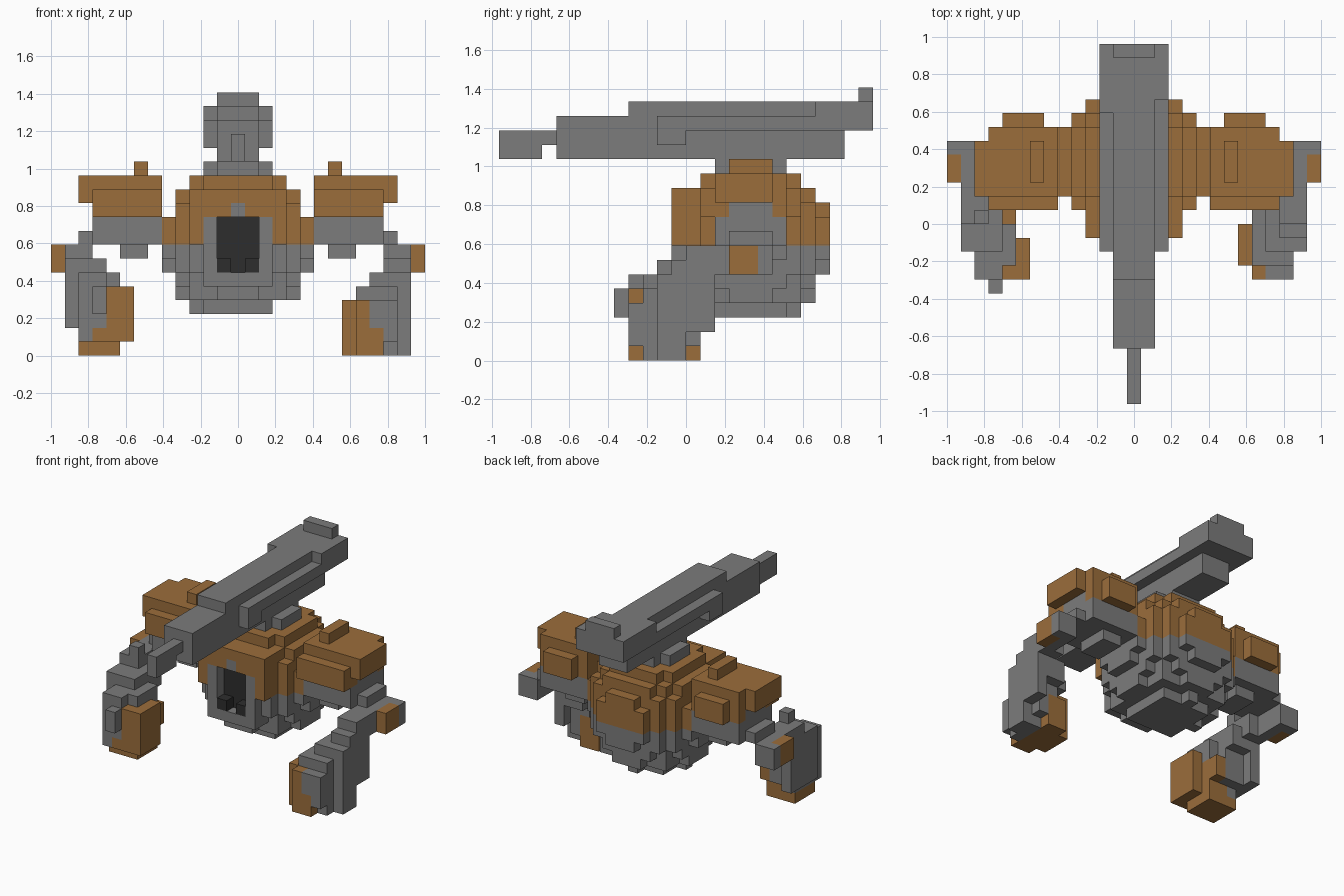
import bpy, bmesh

if "Cube" in bpy.data.objects:
    bpy.data.objects.remove(bpy.data.objects["Cube"])

V = 2 / 27  # size of one cube cell
GREY, ORANGE, DARK = 0, 1, 2

mats = []
for name, col in (("steel grey", (0.20, 0.20, 0.20)),
                  ("copper orange", (0.33, 0.155, 0.044)),
                  ("dark lens", (0.027, 0.027, 0.027))):
    m = bpy.data.materials.new(name)
    m.diffuse_color = (*col, 1)
    m.use_nodes = True
    m.node_tree.nodes["Principled BSDF"].inputs["Base Color"].default_value = m.diffuse_color
    mats.append(m)


def fill(cells, x0, x1, y0, y1, z0, z1, col=GREY, side=1):
    """Fill a box of cells; x cell 0 is on the centre line, side=-1 mirrors x."""
    for x in range(x0, x1):
        for y in range(y0, y1):
            for z in range(z0, z1):
                cells[(side * x, y, z)] = col


def build(name, cells):
    """Make one mesh from the outer faces of the filled cells."""
    bm = bmesh.new()
    verts = {}

    def vert(p):
        if p not in verts:
            verts[p] = bm.verts.new(((p[0] - 0.5) * V, p[1] * V, p[2] * V))
        return verts[p]

    for c, col in cells.items():
        for axis in range(3):
            for s in (0, 1):
                n = list(c)
                n[axis] += 1 if s else -1
                if tuple(n) in cells:
                    continue
                u, w = (axis + 1) % 3, (axis + 2) % 3
                quad = []
                for du, dw in ((0, 0), (1, 0), (1, 1), (0, 1)):
                    p = list(c)
                    p[axis] += s
                    p[u] += du
                    p[w] += dw
                    quad.append(vert(tuple(p)))
                f = bm.faces.new(quad if s else quad[::-1])
                f.material_index = col
    me = bpy.data.meshes.new(name)
    bm.to_mesh(me)
    bm.free()
    for m in mats:
        me.materials.append(m)
    ob = bpy.data.objects.new(name, me)
    bpy.context.collection.objects.link(ob)


# Round body: stacked discs, grey below and orange above, grey cap
body = {}
for dz in range(-5, 6):
    r2 = {-5: 9.5, -4: 18}.get(dz, 30.25 - dz * dz)
    for x in range(-5, 6):
        for dy in range(-5, 6):
            if x * x + dy * dy > r2 or (dz == 2 and abs(x) == 5):
                continue
            if dz == -5 and (x == 3 or dy == -3):
                continue
            body[(x, dy + 4, dz + 8)] = ORANGE if 0 <= dz < 5 else GREY
# Front frame around the eye
fill(body, -3, 4, -1, 1, 8, 12, ORANGE)
fill(body, -2, 3, -1, 1, 5, 10, GREY)
body[(0, -1, 10)] = GREY
# Recessed dark eye with two lower blocks
for x in (-1, 0, 1):
    for z in range(6, 10):
        body.pop((x, -1, z), None)
        body[(x, 0, z)] = DARK
body[(-1, -1, 6)] = body[(1, -1, 6)] = DARK
build("body", body)

# Cannon on top
gun = {}
fill(gun, 0, 1, -13, -10, 14, 16)      # muzzle tip
fill(gun, 0, 1, -10, -9, 15, 16)
fill(gun, -1, 2, -9, -4, 14, 17)       # barrel
fill(gun, -1, 2, -4, 11, 14, 18)
fill(gun, -1, 2, 11, 13, 16, 18)
fill(gun, -1, 2, 12, 13, 18, 19)       # rear sight
for side, rear in ((1, 9), (-1, 8)):   # side rails and stock
    fill(gun, 2, 3, -2, 0, 15, 17, GREY, side)
    fill(gun, 2, 3, 0, 13, 16, 17, GREY, side)
    fill(gun, 2, 3, rear, 13, 16, 18, GREY, side)
build("cannon", gun)

# Shoulders and elbows, mirrored
for side, label in ((1, "right"), (-1, "left")):
    sh = {}
    fill(sh, 7, 9, 3, 6, 7, 8, GREY, side)
    fill(sh, 6, 11, 2, 7, 8, 10, GREY, side)
    fill(sh, 6, 11, 1, 7, 10, 12, ORANGE, side)
    fill(sh, 7, 10, 7, 8, 10, 12, ORANGE, side)
    fill(sh, 6, 11, 2, 7, 12, 13, ORANGE, side)
    fill(sh, 11, 12, 2, 6, 11, 13, ORANGE, side)
    fill(sh, 7, 8, 3, 6, 13, 14, ORANGE, side)
    fill(sh, 10, 11, 3, 6, 9, 11, GREY, side)
    fill(sh, 11, 12, 3, 6, 8, 9, GREY, side)
    build(label + "_shoulder", sh)

    el = {}
    fill(el, 12, 14, 3, 6, 6, 8, GREY, side)
    fill(el, 13, 14, 3, 5, 6, 8, ORANGE, side)
    build(label + "_elbow", el)

# Right forearm and fist
arm = {}
fill(arm, 11, 13, 0, 3, 6, 8)
fill(arm, 11, 13, -1, 2, 5, 7)
fill(arm, 10, 13, -2, 2, 4, 6)
fill(arm, 9, 12, -3, 1, 4, 5)
fill(arm, 10, 12, -4, 1, 1, 4)
fill(arm, 11, 12, -3, 0, 0, 2)
fill(arm, 12, 13, -2, 0, 0, 5)
fill(arm, 12, 13, 0, 2, 2, 5)
fill(arm, 8, 10, -3, 0, 0, 4, ORANGE)
fill(arm, 9, 10, -4, -3, 0, 4, ORANGE)
fill(arm, 10, 11, -4, 0, 0, 2, ORANGE)
fill(arm, 9, 11, 0, 1, 0, 3, ORANGE)
build("right_forearm", arm)

# Left forearm and fist, held slightly higher
arm = {}
fill(arm, 11, 13, 0, 3, 6, 8, GREY, -1)
fill(arm, 11, 12, 0, 1, 8, 9, GREY, -1)
fill(arm, 12, 13, -2, 2, 2, 7, GREY, -1)
fill(arm, 10, 12, -2, 2, 5, 7, GREY, -1)
fill(arm, 10, 12, -4, 1, 2, 6, GREY, -1)
fill(arm, 11, 12, -4, 0, 1, 2, GREY, -1)
fill(arm, 9, 10, -3, 0, 4, 6, GREY, -1)
fill(arm, 10, 11, -5, -4, 3, 5, GREY, -1)
fill(arm, 8, 10, -4, -1, 1, 5, ORANGE, -1)
fill(arm, 9, 12, -3, 0, 0, 1, ORANGE, -1)
fill(arm, 9, 11, -4, 0, 1, 2, ORANGE, -1)
fill(arm, 9, 10, -1, 1, 2, 4, ORANGE, -1)
build("left_forearm", arm)
